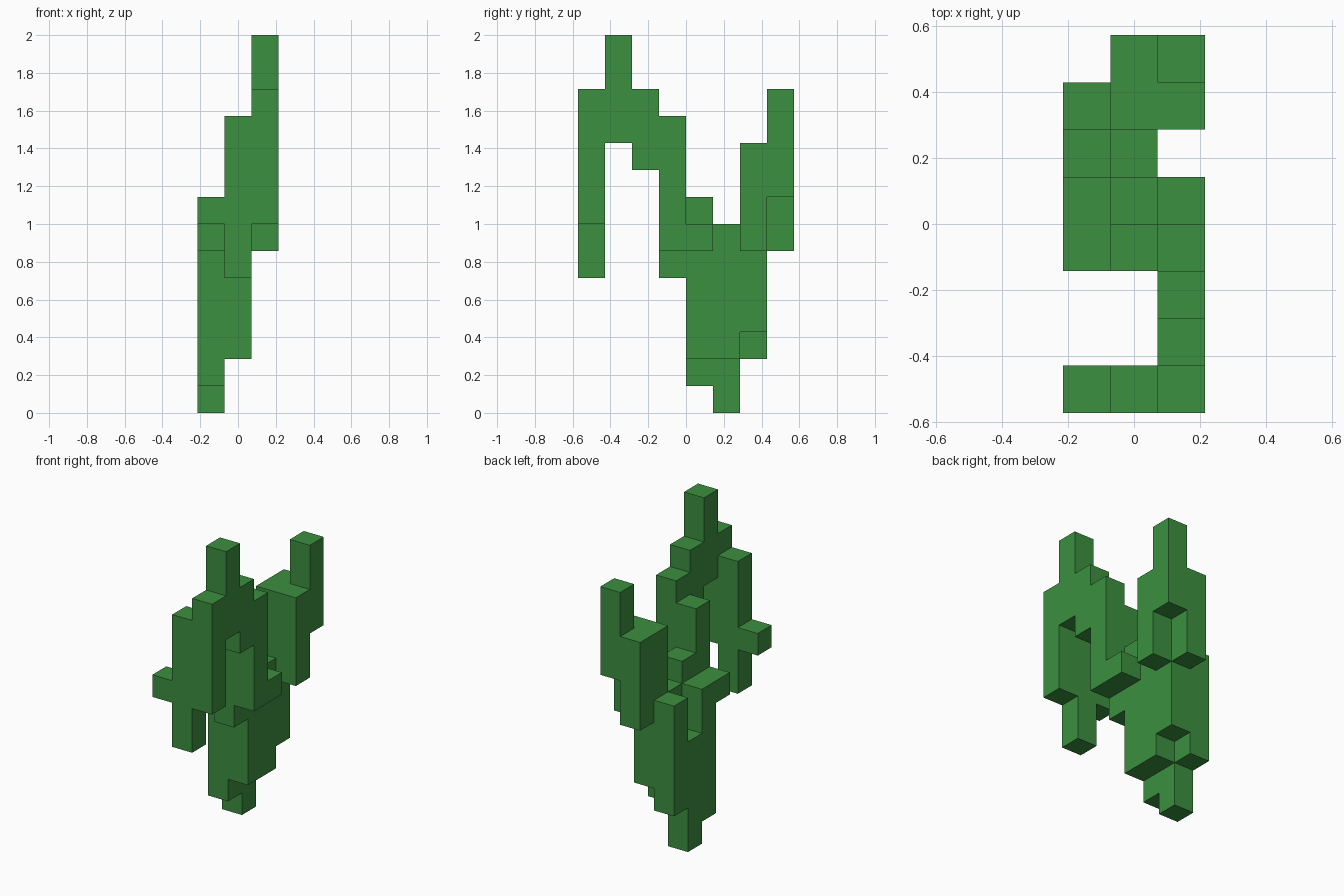
import bpy
import bmesh
from math import radians
from mathutils import Vector

default_cube = bpy.data.objects.get("Cube")
if default_cube:
    bpy.data.objects.remove(default_cube, do_unlink=True)

CELL = 1 / 7                      # edge of one block
ORIGIN = Vector((-1.5, -4, 0))    # grid corner, in blocks

# Leaf green material
green = bpy.data.materials.new("leaf_green")
green.use_nodes = True
colour = (0.045, 0.279, 0.051, 1)
green.diffuse_color = colour
shader = next(n for n in green.node_tree.nodes if n.type == "BSDF_PRINCIPLED")
shader.inputs["Base Color"].default_value = colour

# Each part is a set of block columns: (x, y, bottom, top)
parts = {
    "root_stem": [(0, 4, 1, 7), (0, 5, 0, 5), (0, 6, 2, 7), (0, 3, 6, 7),
                  (1, 4, 2, 8), (1, 5, 2, 7), (1, 6, 3, 6)],
    "middle_branch": [(1, 3, 5, 10), (2, 3, 6, 11), (2, 4, 6, 7)],
    "arching_branch": [(2, 2, 9, 12), (2, 1, 10, 14)],
    "drooping_front_branch": [(2, 0, 7, 12), (1, 0, 5, 11), (0, 0, 7, 8)],
    "rear_branch": [(1, 6, 6, 10), (2, 6, 6, 10), (1, 7, 6, 10), (2, 7, 8, 12)],
}


def blocks(columns):
    return {(x, y, z) for x, y, low, high in columns for z in range(low, high)}


occupied = set().union(*(blocks(columns) for columns in parts.values()))


def add_part(name, columns):
    """Make the exposed skin of a group of block columns."""
    bm = bmesh.new()
    for cell in blocks(columns):
        centre = Vector(cell) + Vector((0.5, 0.5, 0.5))
        for axis in range(3):
            for sign in (-1, 1):
                step = Vector((0, 0, 0))
                step[axis] = sign
                if tuple(int(v) for v in Vector(cell) + step) in occupied:
                    continue
                # Two tangents ordered so the face points outwards
                u = Vector((0, 0, 0))
                u[(axis + 1) % 3] = 0.5
                v = step.cross(u)
                middle = centre + step / 2
                corners = (middle - u - v, middle + u - v, middle + u + v, middle - u + v)
                bm.faces.new([bm.verts.new((p + ORIGIN) * CELL) for p in corners])
    bmesh.ops.remove_doubles(bm, verts=bm.verts, dist=CELL / 100)
    bmesh.ops.dissolve_limit(bm, angle_limit=radians(1), verts=bm.verts,
                             edges=bm.edges, delimit={"NORMAL"})
    mesh = bpy.data.meshes.new(name)
    bm.to_mesh(mesh)
    bm.free()
    mesh.materials.append(green)
    bpy.context.collection.objects.link(bpy.data.objects.new(name, mesh))


for part_name, part_columns in parts.items():
    add_part(part_name, part_columns)
